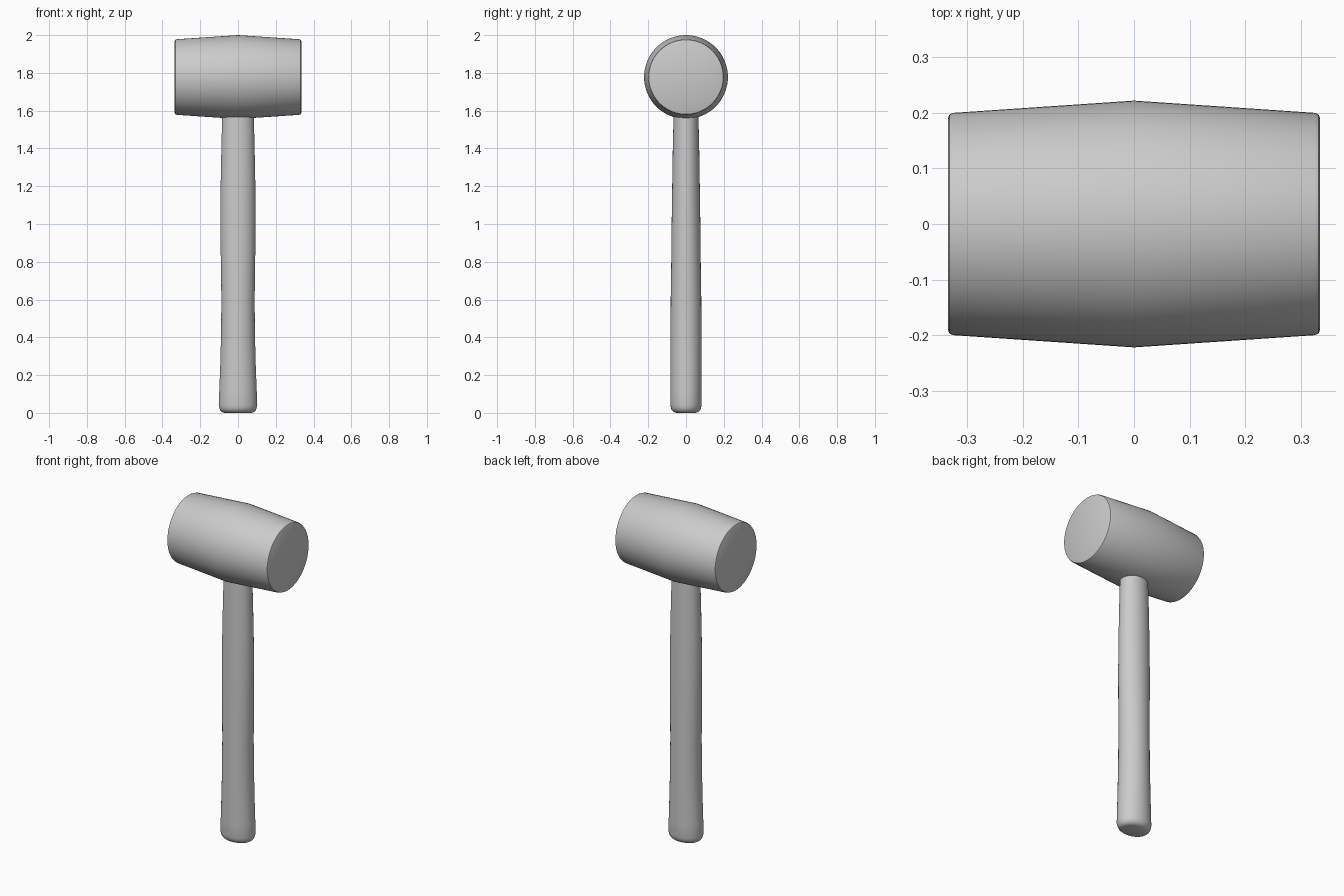
import bpy, bmesh, math

if "Cube" in bpy.data.objects:
    bpy.data.objects.remove(bpy.data.objects["Cube"])


def loft(name, rings, angle):
    """Skin a list of equal-length rings into a capped, smooth-shaded solid."""
    bm = bmesh.new()
    loops = [[bm.verts.new(p) for p in ring] for ring in rings]
    n = len(loops[0])
    for a, b in zip(loops, loops[1:]):
        for i in range(n):
            j = (i + 1) % n
            bm.faces.new((a[i], a[j], b[j], b[i]))
    bm.faces.new(loops[0][::-1])
    bm.faces.new(loops[-1])
    bmesh.ops.recalc_face_normals(bm, faces=bm.faces)
    mesh = bpy.data.meshes.new(name)
    bm.to_mesh(mesh)
    bm.free()
    obj = bpy.data.objects.new(name, mesh)
    bpy.context.collection.objects.link(obj)
    bpy.ops.object.select_all(action='DESELECT')
    obj.select_set(True)
    bpy.context.view_layer.objects.active = obj
    bpy.ops.object.shade_smooth_by_angle(angle=math.radians(angle))
    return obj


def circle(n):
    return [(math.cos(2 * math.pi * i / n), math.sin(2 * math.pi * i / n)) for i in range(n)]


# Mallet head: barrel lying along x, widest in the middle, softened rims
half = [(0.0, 0.222), (0.325, 0.2), (0.332, 0.197), (0.335, 0.19)]
profile = [(-x, r) for x, r in half[:0:-1]] + half
loft("mallet_head",
     [[(x, r * c, 1.778 + r * s) for c, s in circle(64)] for x, r in profile], 40)

# Handle: oval section, slight swell mid-way, flared and rounded butt
sections = [  # z, half width x, half depth y
    (0.0, 0.072, 0.050), (0.004, 0.084, 0.064), (0.014, 0.094, 0.075),
    (0.026, 0.099, 0.080), (0.042, 0.102, 0.083), (0.12, 0.099, 0.083),
    (0.25, 0.094, 0.083), (0.40, 0.090, 0.082), (0.60, 0.088, 0.081),
    (0.80, 0.091, 0.078), (1.00, 0.093, 0.076), (1.20, 0.092, 0.073),
    (1.40, 0.088, 0.070), (1.52, 0.085, 0.067), (1.62, 0.083, 0.065)]
loft("handle",
     [[(a * c, b * s, z) for c, s in circle(48)] for z, a, b in sections], 40)
